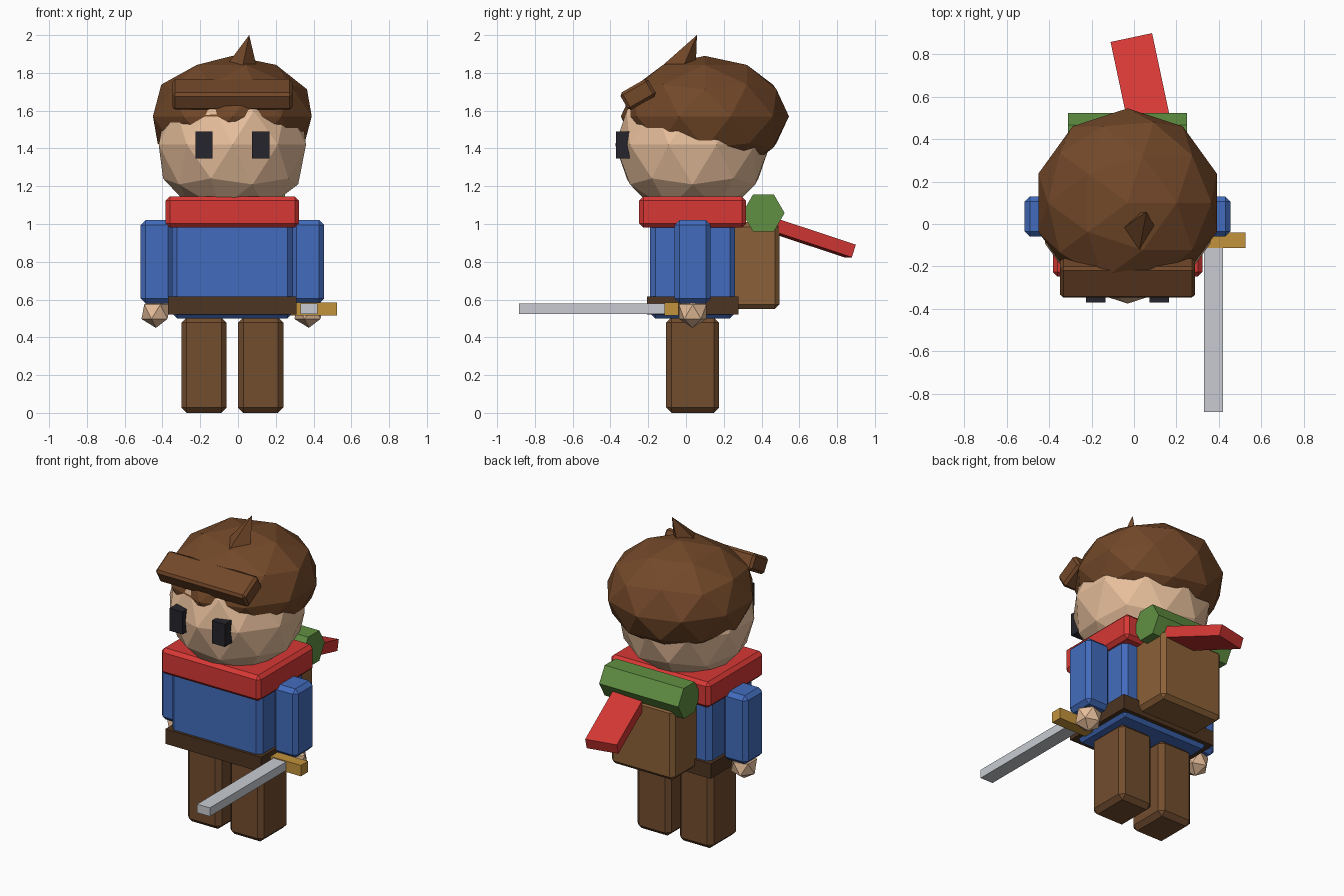
import bpy
from math import radians

if "Cube" in bpy.data.objects:
    bpy.data.objects.remove(bpy.data.objects["Cube"])

CX, CY = -0.03, 0.035   # body axis


def material(name, rgb):
    m = bpy.data.materials.new(name)
    m.diffuse_color = (*rgb, 1)
    m.use_nodes = True
    m.node_tree.nodes["Principled BSDF"].inputs["Base Color"].default_value = m.diffuse_color
    return m


BROWN = material("trouser_brown", (0.17, 0.075, 0.028))
HAIR = material("hair_brown", (0.17, 0.065, 0.022))
DARK = material("belt_brown", (0.075, 0.035, 0.015))
TAN = material("leather", (0.26, 0.12, 0.04))
SKIN = material("skin", (0.80, 0.52, 0.33))
BLUE = material("blue", (0.055, 0.15, 0.51))
RED = material("red", (0.68, 0.04, 0.035))
GREEN = material("green", (0.12, 0.28, 0.055))
STEEL = material("steel", (0.58, 0.60, 0.64))
GOLD = material("gold", (0.54, 0.29, 0.045))
BLACK = material("eye_black", (0.018, 0.018, 0.025))


def finish(name, mat):
    o = bpy.context.object
    o.name = name
    o.data.materials.append(mat)
    return o


def box(name, center, size, mat, bevel=0.0, rot=(0, 0, 0)):
    bpy.ops.mesh.primitive_cube_add(size=1, location=center)
    o = finish(name, mat)
    o.scale = size
    bpy.ops.object.transform_apply(location=False, rotation=False, scale=True)
    o.rotation_euler = [radians(a) for a in rot]
    if bevel:
        b = o.modifiers.new("bevel", 'BEVEL')
        b.width, b.segments = bevel, 1
    return o


def ball(name, center, radii, mat, subdivisions=2):
    bpy.ops.mesh.primitive_ico_sphere_add(subdivisions=subdivisions, radius=1, location=center)
    o = finish(name, mat)
    o.scale = radii
    return o


# Paired limbs and eyes
for side, s in (("left", -1), ("right", 1)):
    box(side + "_leg", (CX + s * 0.15, CY, 0.253), (0.24, 0.28, 0.505), BROWN, 0.028)
    box(side + "_arm", (CX + s * 0.40, CY, 0.80), (0.17, 0.19, 0.44), BLUE, 0.025)
    ball(side + "_hand", (CX + s * 0.405, CY, 0.535), (0.085,) * 3, SKIN, 1)
    box(side + "_eye", (CX + s * 0.15, -0.335, 1.418), (0.092, 0.07, 0.145), BLACK)

# Torso, belt and scarf
box("torso", (CX, CY, 0.78), (0.64, 0.45, 0.56), BLUE, 0.028)
box("belt", (CX, CY, 0.568), (0.68, 0.485, 0.095), DARK)
box("scarf", (CX, CY, 1.063), (0.705, 0.565, 0.165), RED, 0.022)
box("scarf_tail", (0.044, 0.612, 0.942), (0.20, 0.55, 0.07), RED, rot=(-18, 0, 12))

# Head and hair
ball("head", (CX, CY, 1.42), (0.41, 0.41, 0.40), SKIN)
ball("hair", (CX, 0.10, 1.57), (0.442, 0.445, 0.32), HAIR)
box("fringe", (CX, -0.254, 1.686), (0.635, 0.17, 0.105), HAIR, 0.015, rot=(30, 0, 0))
bpy.ops.mesh.primitive_cone_add(vertices=4, radius1=0.11, radius2=0, depth=0.26,
                                location=(0.035, 0.003, 1.885),
                                rotation=(radians(-25), radians(12), 0))
finish("hair_tuft", HAIR)

# Backpack with bedroll
box("backpack", (CX, 0.365, 0.78), (0.45, 0.26, 0.46), TAN, 0.025)
bpy.ops.mesh.primitive_cylinder_add(vertices=6, radius=0.112, depth=0.56,
                                    location=(CX, 0.41, 1.058),
                                    rotation=(0, radians(90), 0))
finish("bedroll", GREEN)

# Sword
box("sword_blade", (0.375, -0.485, 0.552), (0.09, 0.80, 0.055), STEEL)
box("sword_guard", (0.375, -0.077, 0.55), (0.30, 0.072, 0.07), GOLD)
